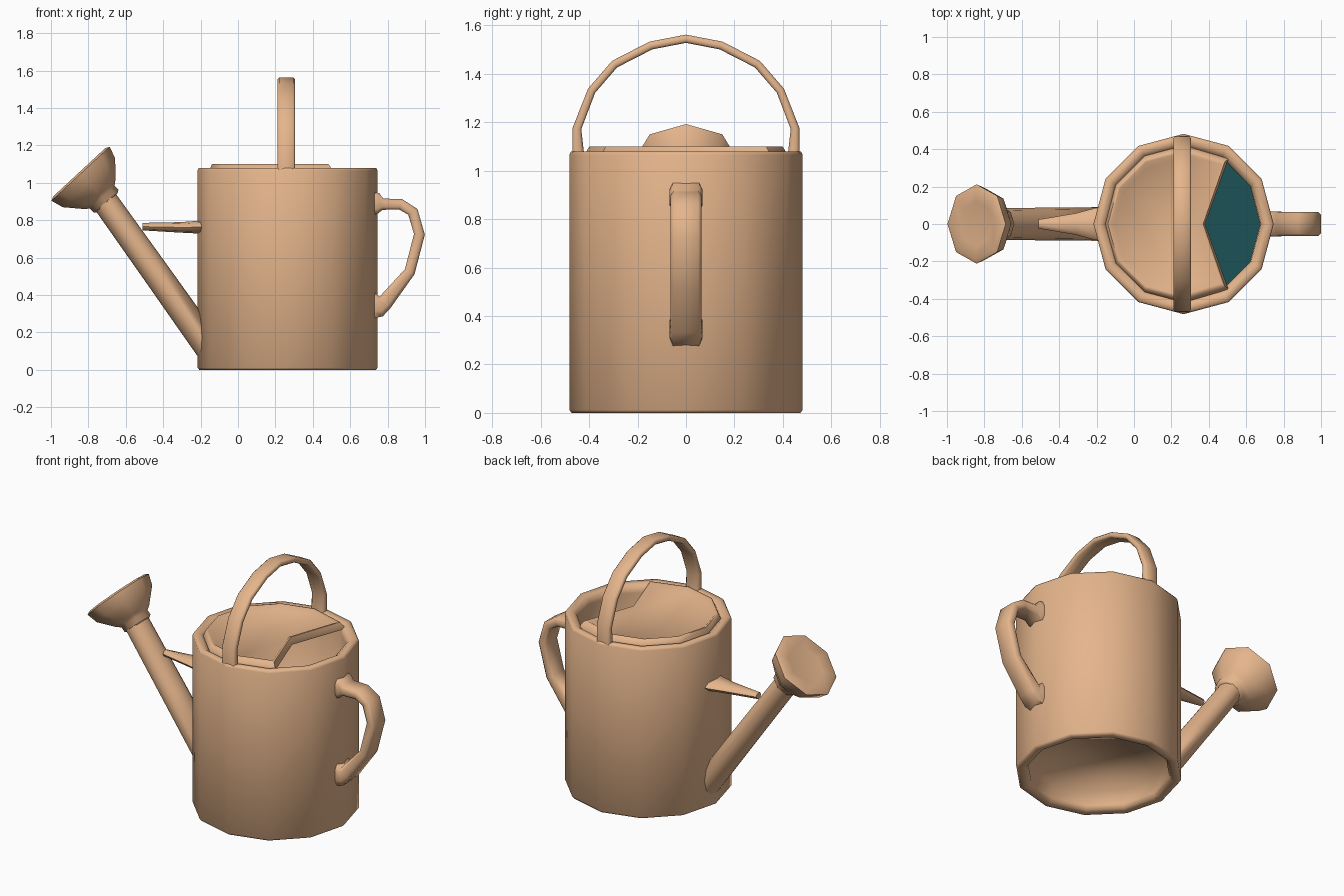
import bpy, bmesh, math
from mathutils import Vector as V

if "Cube" in bpy.data.objects:
    bpy.data.objects.remove(bpy.data.objects["Cube"])


def material(name, rgb):
    m = bpy.data.materials.new(name)
    m.diffuse_color = (*rgb, 1)
    m.use_nodes = True
    m.node_tree.nodes["Principled BSDF"].inputs["Base Color"].default_value = m.diffuse_color
    return m


CLAY = material("tan_clay", (0.78, 0.46, 0.26))
WATER = material("dark_teal_water", (0.012, 0.082, 0.092))
CX = 0.265          # body axis


def finish(name, bm, mat=CLAY, angle=66, recalc=True):
    if recalc:
        bmesh.ops.recalc_face_normals(bm, faces=bm.faces[:])
    for f in bm.faces:
        f.smooth = True
    for e in bm.edges:
        e.smooth = len(e.link_faces) == 2 and e.calc_face_angle(0) < math.radians(angle)
    me = bpy.data.meshes.new(name)
    bm.to_mesh(me)
    bm.free()
    me.materials.append(mat)
    ob = bpy.data.objects.new(name, me)
    bpy.context.collection.objects.link(ob)
    return ob


def loft(name, rings, angle=66):
    """Skin a list of point rings and cap both ends."""
    bm = bmesh.new()
    rs = [[bm.verts.new(p) for p in r] for r in rings]
    n = len(rs[0])
    for a, b in zip(rs, rs[1:]):
        for i in range(n):
            j = (i + 1) % n
            bm.faces.new((a[i], a[j], b[j], b[i]))
    bm.faces.new(rs[0])
    bm.faces.new(rs[-1])
    return finish(name, bm, angle=angle)


def circle(r, z, n=12):
    return [V((CX + r * math.cos(2 * math.pi * i / n), r * math.sin(2 * math.pi * i / n), z))
            for i in range(n)]


def sweep(name, path, sizes, side, section, cut_x=None):
    """Sweep a section (scaled by half width, half thickness) along a planar path.
    cut_x slides the first ring along the path onto a vertical wall."""
    path, side, rings = [V(p) for p in path], V(side), []
    for i, p in enumerate(path):
        t = (path[min(i + 1, len(path) - 1)] - path[max(i - 1, 0)]).normalized()
        nrm = t.cross(side).normalized()
        w, h = sizes[i]
        ring = [p + side * (u * w) + nrm * (v * h) for u, v in section]
        if i == 0 and cut_x is not None:
            ring = [q + t * ((cut_x - q.x) / t.x) for q in ring]
        rings.append(ring)
    return loft(name, rings)


def ngon(n):
    return [(math.cos(2 * math.pi * i / n), math.sin(2 * math.pi * i / n)) for i in range(n)]


BAND = [(1, .5), (.8, 1), (-.8, 1), (-1, .5), (-1, -.5), (-.8, -1), (.8, -1), (1, -.5)]

# Body: pot with inner wall, soft rims and a floor recessed from below
loft("body", [circle(r, z) for r, z in
              [(.41, .12), (.412, .03), (.425, .006), (.445, 0), (.472, 0), (.482, .012),
               (.482, 1.065), (.474, 1.08), (.44, 1.078), (.415, 1.06), (.41, 1.03),
               (.41, .14)]], angle=100)

# Shallow water just above the floor
bm = bmesh.new()
bm.faces.new([bm.verts.new(p) for p in circle(.415, .15)])
finish("water", bm, WATER, recalc=False)

# Lid with a V-shaped cut and a raised rim
outline = [(CX + .415 * math.cos(math.radians(a)), .415 * math.sin(math.radians(a)))
           for a in range(60, 301, 30)]
outline[0], outline[-1] = (.50, .345), (.50, -.345)
outline.append((.38, 0))
mid_x = .12


def lid_ring(s, z):
    ring = [V((mid_x + (x - mid_x) * s, y * s, z)) for x, y in outline]
    if s > 1:
        ring[-1].x = .38
        ring[0].x = ring[-2].x = .505
    return ring


loft("lid", [lid_ring(1.015, 1.055), lid_ring(1.01, 1.068), lid_ring(.96, 1.10),
             lid_ring(.92, 1.10), lid_ring(.84, 1.08)])

# Overhead carrying handle, mirrored half path
half = [(.445, 1.06), (.45, 1.175), (.39, 1.33), (.295, 1.44), (.145, 1.517)]
arch = half + [(0, 1.545)] + [(-y, z) for y, z in reversed(half)]
ends = [(.047, .025), (.047, .018)]
sweep("top_handle", [(.258, y, z) for y, z in arch],
      ends + [(.047, .017)] * (len(arch) - 4) + ends[::-1], (1, 0, 0), BAND)

# Side handle with flared feet
grip = [(.725, .89), (.752, .89), (.775, .886), (.87, .885), (.935, .845), (.97, .725),
        (.918, .525), (.785, .36), (.76, .345), (.725, .345)]
sweep("side_handle", [(x, 0, z) for x, z in grip],
      [(.068, .062), (.068, .055), (.064, .03)] + [(.064, .029)] * 4 +
      [(.064, .042), (.068, .06), (.068, .07)], (0, 1, 0), BAND)

# Long spout, its foot cut flush with the body wall
sweep("spout", [(-.185, 0, .16), (-.45, 0, .535), (-.735, 0, .935)],
      [(.09, .076), (.088, .073), (.084, .07)], (0, 1, 0), ngon(12), cut_x=-.165)

# Sprinkler rose: flared octagon facing up and outwards
c, d = V((-.845, 0, 1.052)), V((-.68, 0, .733)).normalized()
prof = [(-.215, .075), (-.205, .09), (-.175, .09), (-.155, .115), (-.07, .192), (-.005, .212),
        (.006, .19), (-.005, .12)]
across = d.cross(V((0, 1, 0)))
loft("sprinkler_rose", [[c + d * t + V((0, 1, 0)) * (u * r) + across * (v * r)
                         for u, v in ngon(8)] for t, r in prof])

# Short strut bracing the spout
sweep("spout_strut", [(-.18, 0, .765), (-.21, 0, .763), (-.31, 0, .762), (-.51, 0, .766)],
      [(.09, .04), (.085, .034), (.058, .028), (.024, .02)], (0, 1, 0), ngon(8))
